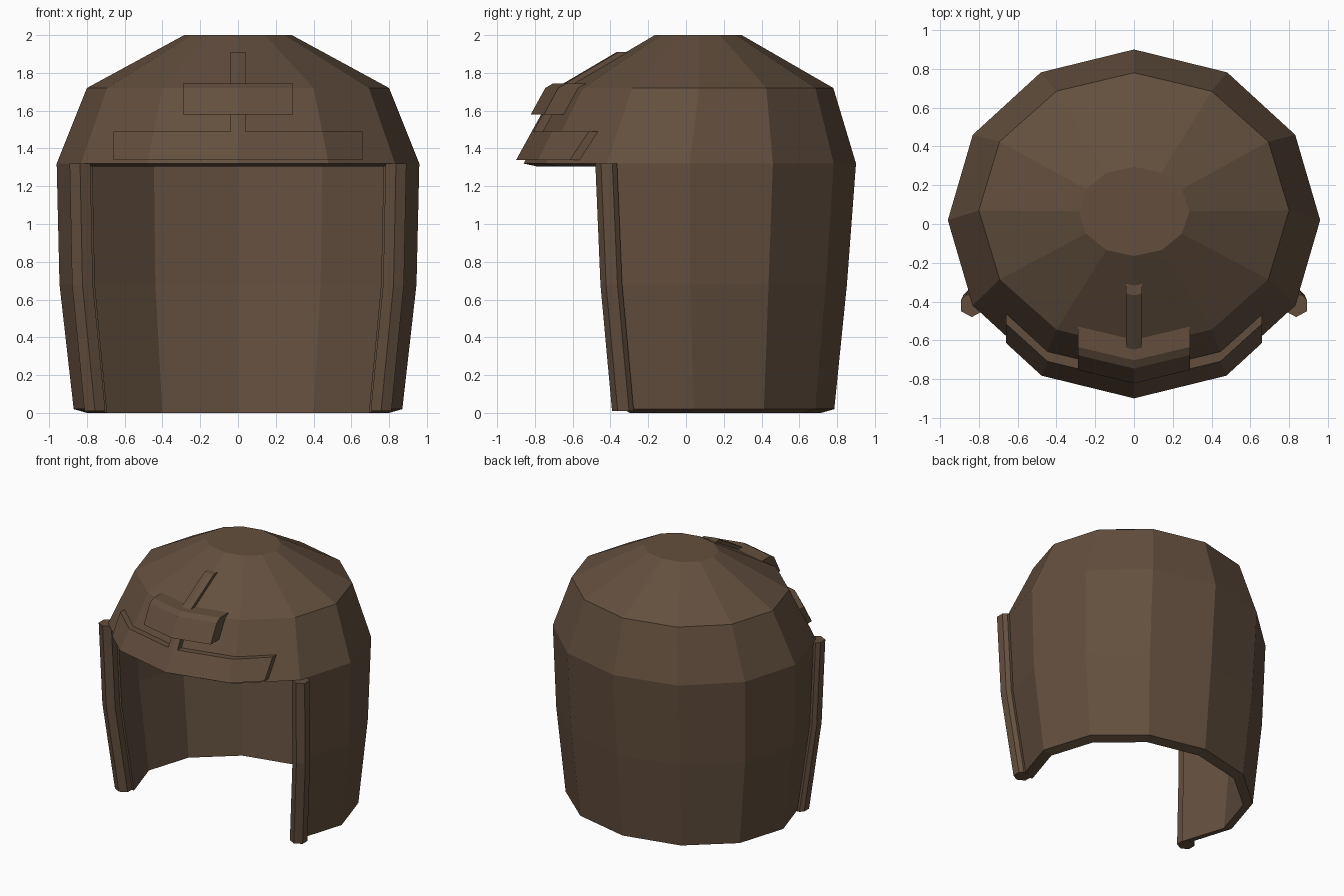
import bpy, bmesh
from math import sin, cos, pi

if "Cube" in bpy.data.objects:
    bpy.data.objects.remove(bpy.data.objects["Cube"])

mat = bpy.data.materials.new("brown")
mat.diffuse_color = (0.125, 0.078, 0.048, 1)
mat.use_nodes = True
mat.node_tree.nodes["Principled BSDF"].inputs["Base Color"].default_value = mat.diffuse_color

# Shell rings: z, x radius, y radius, y centre
RINGS = [(0.02, 0.87, 0.745, 0.04), (0.68, 0.945, 0.83, 0.022),
         (1.32, 0.96, 0.88, 0.02), (1.72, 0.80, 0.71, 0.07), (2.0, 0.285, 0.23, 0.065)]
N = 12
FRONT = (7, 8, 9, 10)  # sectors left open for the face


def finish(bm, name):
    bmesh.ops.recalc_face_normals(bm, faces=bm.faces)
    me = bpy.data.meshes.new(name)
    bm.to_mesh(me)
    bm.free()
    me.materials.append(mat)
    ob = bpy.data.objects.new(name, me)
    bpy.context.collection.objects.link(ob)
    return ob


def loft(name, loops):
    """Closed solid through a list of equal-length cross-sections."""
    bm = bmesh.new()
    rows = [[bm.verts.new(p) for p in loop] for loop in loops]
    n = len(rows[0])
    for a, b in zip(rows, rows[1:]):
        for i in range(n):
            j = (i + 1) % n
            bm.faces.new((a[i], a[j], b[j], b[i]))
    bm.faces.new(rows[0])
    bm.faces.new(rows[-1])
    return finish(bm, name)


def ring_at(z):
    for lo, hi in zip(RINGS, RINGS[1:]):
        if z <= hi[0]:
            t = (z - lo[0]) / (hi[0] - lo[0])
            return [a + (b - a) * t for a, b in zip(lo, hi)]
    return RINGS[-1]


def corner(z, k):
    """Shell corner number k, counted from the centre front to the side."""
    _, rx, ry, cy = ring_at(z)
    return rx * sin(k * pi / 6), cy - ry * cos(k * pi / 6)


def surf_y(x, z):
    pts = [corner(z, k) for k in range(4)]
    for (x0, y0), (x1, y1) in zip(pts, pts[1:]):
        if abs(x) <= x1:
            return y0 + (y1 - y0) * (abs(x) - x0) / (x1 - x0)
    return pts[-1][1]


# Shell: outer and inner skins joined around the face opening and rim
bm = bmesh.new()


def skin(wall, drop):
    return [[bm.verts.new(((rx - wall) * cos(i * pi / 6),
                           cy + (ry - wall) * sin(i * pi / 6), z - d))
             for i in range(N)]
            for (z, rx, ry, cy), d in zip(RINGS, drop)]


outer = skin(0, (0, 0, 0, 0, 0))
inner = skin(0.07, (0.02, 0, 0.015, 0.05, 0.07))
for s in (outer, inner):
    for r in range(4):
        for i in range(N):
            if r > 1 or i not in FRONT:
                j = (i + 1) % N
                bm.faces.new((s[r][i], s[r][j], s[r + 1][j], s[r + 1][i]))
    bm.faces.new(s[4])
for i in range(N):
    r, j = (2 if i in FRONT else 0), (i + 1) % N
    bm.faces.new((outer[r][i], outer[r][j], inner[r][j], inner[r][i]))
for i in (7, 11):
    for r in (0, 1):
        bm.faces.new((outer[r][i], outer[r + 1][i], inner[r + 1][i], inner[r][i]))
for v in [v for v in bm.verts if not v.link_faces]:
    bm.verts.remove(v)
finish(bm, "helmet_shell")

# Edge strips down both sides of the opening
PROFILE = [(-0.05, -0.03), (0.005, -0.06), (0.06, -0.03),
           (0.06, 0.03), (0.035, 0.055), (-0.05, 0.055)]
for side, label in ((1, "right"), (-1, "left")):
    loops = []
    for z in (0.01, 0.68, 1.32):
        cx, cy = corner(z, 2)
        loops.append([(side * (cx + px), cy + py, z) for px, py in PROFILE])
    loft("edge_strip_" + label, loops)


# Brow plates that follow the shell, raised towards the front
def plate(name, half, zs, depth):
    loops = []
    for z in zs:
        k = corner(z, 1)[0]
        xs = [-half, 0, half] if half < k else [-half, -k, 0, k, half]
        loops.append([(x, surf_y(x, z) - depth, z) for x in xs] +
                     [(x, surf_y(x, z) + 0.02, z) for x in reversed(xs)])
    loft(name, loops)


plate("brow_band", 0.66, (1.34, 1.49), 0.05)
plate("brow_stem", 0.04, (1.48, 1.60), 0.05)
plate("forehead_plate", 0.29, (1.58, 1.72, 1.745), 0.105)
plate("crown_bar", 0.04, (1.70, 1.72, 1.91), 0.05)
